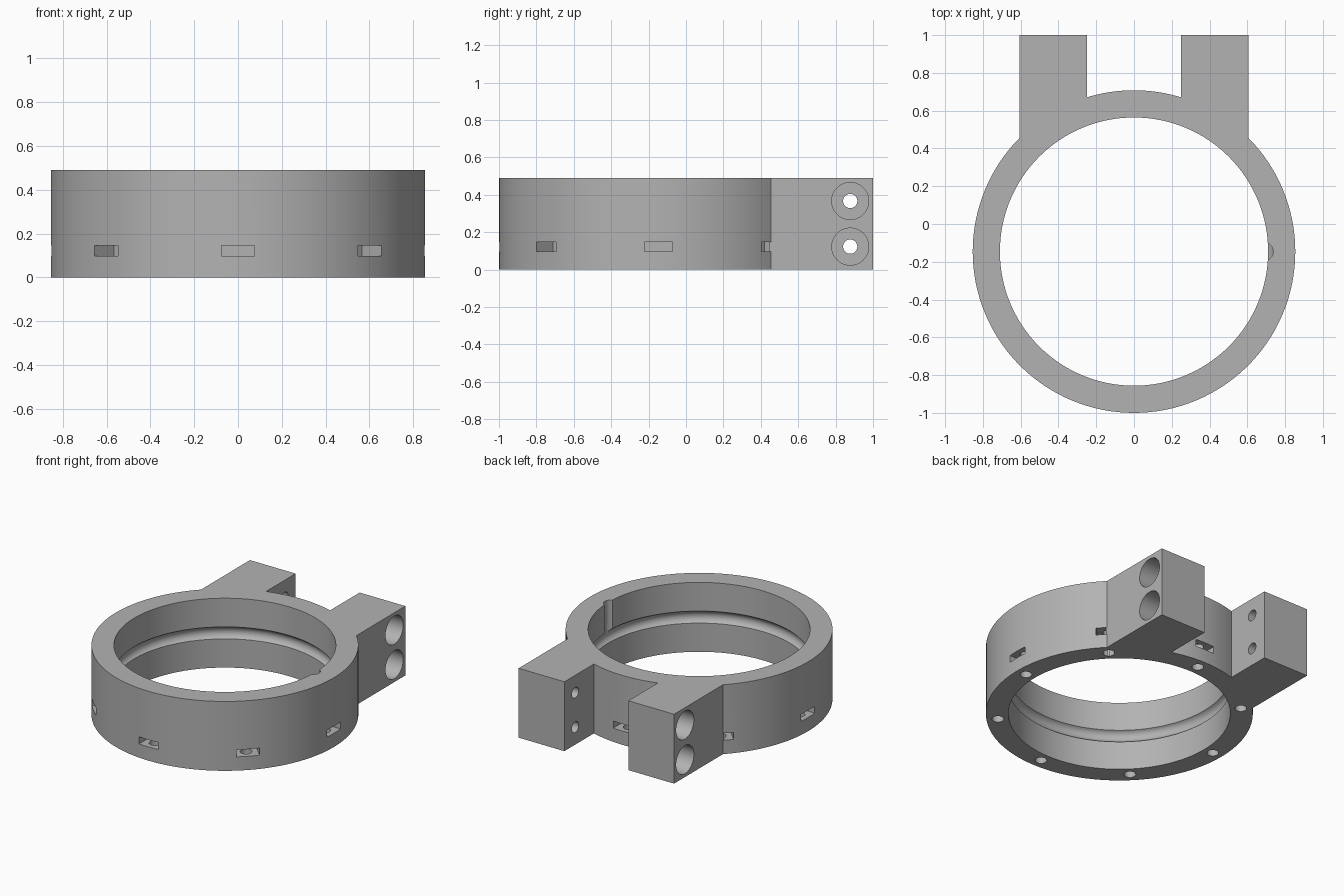
import bpy, bmesh, math
from mathutils import Matrix, Vector

if "Cube" in bpy.data.objects:
    bpy.data.objects.remove(bpy.data.objects["Cube"])

HEIGHT, CENTRE_Y = 0.49, -0.146
R_OUT, R_IN = 0.854, 0.71
RACE_R, RACE_CENTRE, RACE_Z = 0.047, 0.69, HEIGHT / 2
SCREW_R, SCREW_CIRCLE = 0.038, 0.78

grey = bpy.data.materials.new("plain grey")
grey.use_nodes = True
grey.diffuse_color = (0.45, 0.45, 0.45, 1)
grey.node_tree.nodes["Principled BSDF"].inputs["Base Color"].default_value = grey.diffuse_color


def finish(name, bm):
    bmesh.ops.recalc_face_normals(bm, faces=bm.faces)
    mesh = bpy.data.meshes.new(name)
    bm.to_mesh(mesh)
    bm.free()
    mesh.materials.append(grey)
    obj = bpy.data.objects.new(name, mesh)
    bpy.context.collection.objects.link(obj)
    return obj


def box(name, low, high, turn=Matrix()):
    low, high = Vector(low), Vector(high)
    bm = bmesh.new()
    bmesh.ops.create_cube(bm, size=1, matrix=turn @ Matrix.Translation((low + high) / 2)
                          @ Matrix.Diagonal((*(high - low), 1)))
    return finish(name, bm)


def cylinder(name, radius, start, end, segments=32):
    start, end = Vector(start), Vector(end)
    axis = end - start
    bm = bmesh.new()
    bmesh.ops.create_cone(bm, cap_ends=True, segments=segments, radius1=radius,
                          radius2=radius, depth=axis.length,
                          matrix=Matrix.Translation((start + end) / 2)
                          @ axis.to_track_quat('Z', 'Y').to_matrix().to_4x4())
    return finish(name, bm)


def lathe(name, profile, segments=128):
    bm = bmesh.new()
    rings = []
    for i in range(segments):
        a = math.tau * i / segments
        rings.append([bm.verts.new((r * math.cos(a), CENTRE_Y + r * math.sin(a), z))
                      for r, z in profile])
    n = len(profile)
    for i, ring in enumerate(rings):
        after = rings[(i + 1) % segments]
        for j in range(n):
            k = (j + 1) % n
            bm.faces.new((ring[j], after[j], after[k], ring[k]))
    return finish(name, bm)


def combine(obj, others, operation):
    for other in others:
        mod = obj.modifiers.new(operation.lower(), 'BOOLEAN')
        mod.operation, mod.solver, mod.object = operation, 'EXACT', other
        bpy.context.view_layer.objects.active = obj
        bpy.ops.object.modifier_apply(modifier=mod.name)
        bpy.data.objects.remove(other)


# Ring with a rounded race around the bore
half_angle = math.acos((R_IN - RACE_CENTRE) / RACE_R)
profile = [(R_IN, 0), (R_OUT, 0), (R_OUT, HEIGHT), (R_IN, HEIGHT)]
for i in range(13):
    a = half_angle * (1 - i / 6)
    profile.append((RACE_CENTRE + RACE_R * math.cos(a), RACE_Z + RACE_R * math.sin(a)))
clamp = lathe("clamp_ring", profile)

# Loading notch from the top down to the race
cutters = [cylinder("notch_cutter", RACE_R, (RACE_CENTRE, CENTRE_Y, RACE_Z),
                    (RACE_CENTRE, CENTRE_Y, HEIGHT + 0.1))]

# Eight nut slots with screw holes from below
for i in range(8):
    turn = Matrix.Translation((0, CENTRE_Y, 0)) @ Matrix.Rotation(i * math.tau / 8, 4, 'Z')
    cutters.append(box("slot_cutter", (0.725, -0.075, 0.097), (0.9, 0.075, 0.147), turn))
    cutters.append(cylinder("screw_cutter", SCREW_R, turn @ Vector((SCREW_CIRCLE, 0, -0.1)),
                            turn @ Vector((SCREW_CIRCLE, 0, 0.19))))
combine(clamp, cutters, 'DIFFERENCE')

# Two clamping lugs with counterbored cross holes
for side in (-1, 1):
    xs = sorted((side * 0.25, side * 0.607))
    lug = box("lug", (xs[0], 0.3, 0), (xs[1], 1, HEIGHT))
    cuts = [cylinder("bore_cutter", R_OUT - 0.008, (0, CENTRE_Y, -0.1),
                     (0, CENTRE_Y, HEIGHT + 0.1), 128)]
    for z in (0.123, 0.367):
        cuts.append(cylinder("hole_cutter", SCREW_R, (side * 0.2, 0.878, z), (side * 0.7, 0.878, z)))
        cuts.append(cylinder("counterbore_cutter", 0.099, (side * 0.375, 0.878, z),
                             (side * 0.7, 0.878, z), 48))
    combine(lug, cuts, 'DIFFERENCE')
    combine(clamp, [lug], 'UNION')

# Smooth curved walls, keep crisp edges
bpy.ops.object.select_all(action='DESELECT')
clamp.select_set(True)
bpy.context.view_layer.objects.active = clamp
bpy.ops.object.shade_smooth_by_angle(angle=math.radians(30))
